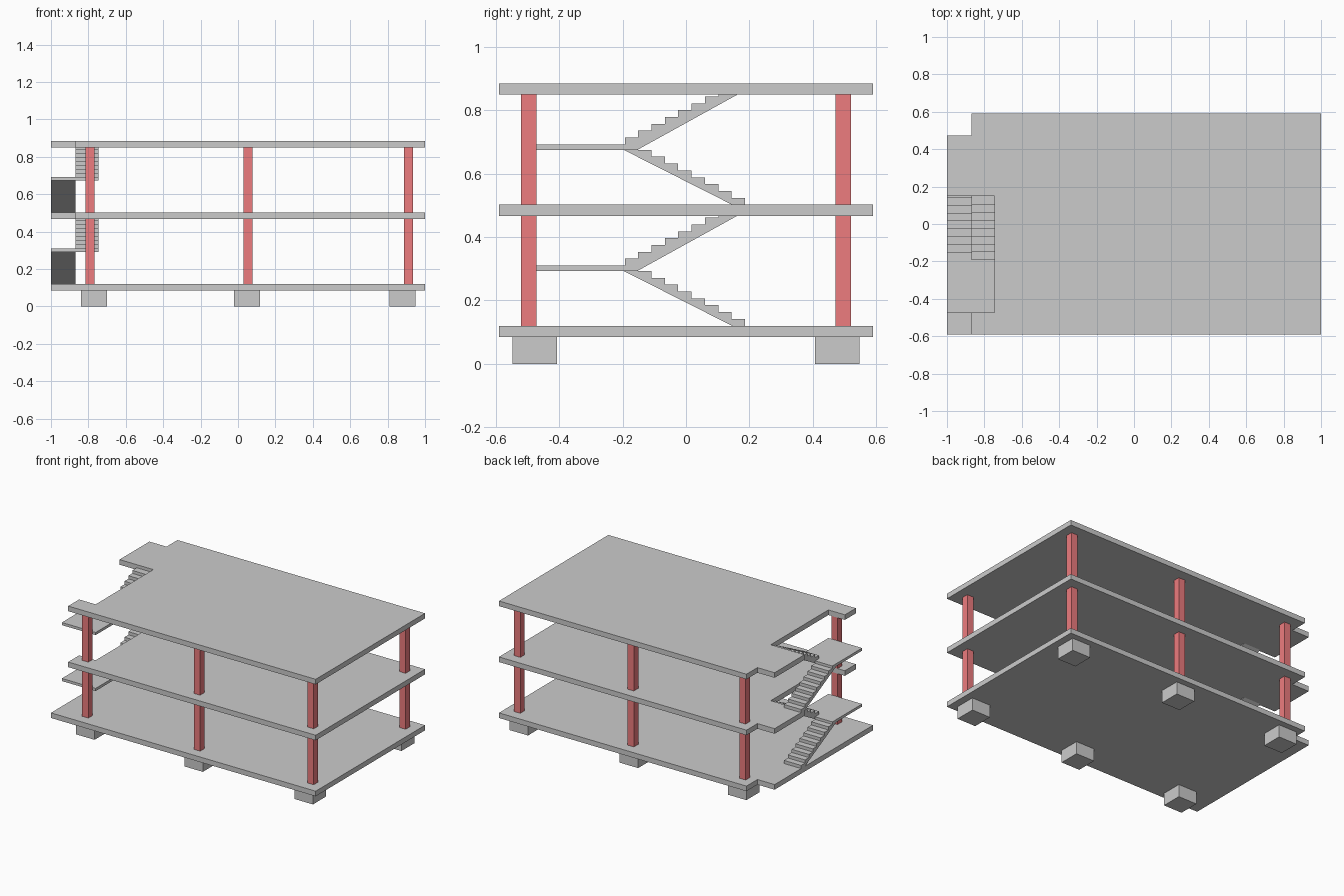
import bpy, bmesh

if "Cube" in bpy.data.objects:
    bpy.data.objects.remove(bpy.data.objects["Cube"])

red = bpy.data.materials.new("column_red")
red.diffuse_color = (0.85, 0.2, 0.21, 1)
red.use_nodes = True
red.node_tree.nodes["Principled BSDF"].inputs["Base Color"].default_value = red.diffuse_color

STOREY = 0.382                 # floor to floor height
SLAB_LOW, SLAB_TOP = 0.085, 0.12
TREAD, RISE = 0.0421, 0.0216


def prism(name, pts, to3d, depth):
    """Extrude a flat outline; to3d maps (a, b, t) to a 3D point."""
    bm = bmesh.new()
    lo = [bm.verts.new(to3d(a, b, depth[0])) for a, b in pts]
    hi = [bm.verts.new(to3d(a, b, depth[1])) for a, b in pts]
    bm.faces.new(lo)
    bm.faces.new(hi)
    n = len(pts)
    for i in range(n):
        j = (i + 1) % n
        bm.faces.new((lo[i], lo[j], hi[j], hi[i]))
    bmesh.ops.recalc_face_normals(bm, faces=bm.faces)
    me = bpy.data.meshes.new(name)
    bm.to_mesh(me)
    bm.free()
    ob = bpy.data.objects.new(name, me)
    bpy.context.collection.objects.link(ob)
    return ob


def plan(name, pts, z0, z1):
    return prism(name, pts, lambda x, y, z: (x, y, z), (z0, z1))


def side(name, pts, x0, x1):
    return prism(name, pts, lambda y, z, x: (x, y, z), (x0, x1))


def box(name, x0, x1, y0, y1, z0, z1):
    return plan(name, [(x0, y0), (x1, y0), (x1, y1), (x0, y1)], z0, z1)


# Floor slabs: ground one is solid, upper ones have the stair opening
back_edge = [(1, -0.59), (1, 0.59), (-0.87, 0.59), (-0.87, 0.472), (-1, 0.472)]
ground = back_edge + [(-1, -0.59)]
upper = back_edge + [(-1, 0.15), (-0.745, 0.15), (-0.745, -0.472),
                     (-0.87, -0.472), (-0.87, -0.59)]
for i, outline in enumerate((ground, upper, upper)):
    plan(f"floor_slab_{i}", outline, SLAB_LOW + i * STOREY, SLAB_TOP + i * STOREY)

# Footings and columns
for s, row in ((-1, "front"), (1, "back")):
    for k, (xc, xf) in enumerate(((-0.791, -0.77), (0.054, 0.048), (0.912, 0.88))):
        y0, y1 = sorted((s * 0.407, s * 0.548))
        box(f"{row}_footing_{k}", xf - 0.07, xf + 0.07, y0, y1, 0, SLAB_LOW)
        y0, y1 = sorted((s * 0.472, s * 0.52))
        for i in range(2):
            col = box(f"{row}_column_{k}_{i}", xc - 0.024, xc + 0.024, y0, y1,
                      SLAB_TOP + i * STOREY, SLAB_LOW + (i + 1) * STOREY)
            col.data.materials.append(red)

# Stairs: lower flight on the outside, landing, upper flight on the inside
for i in range(2):
    z = SLAB_TOP + i * STOREY
    land_low, land_top = z + 0.172, z + 0.19

    pts = [(0.145, z), (0.186, z)]
    for k in range(8):
        y = 0.186 - k * TREAD
        pts += [(y, z + (k + 1) * RISE), (y - TREAD, z + (k + 1) * RISE)]
    pts += [(-0.151, land_top), (-0.195, land_top), (-0.195, land_low)]
    side(f"lower_flight_{i}", pts, -1, -0.87)

    box(f"landing_{i}", -1, -0.745, -0.472, -0.193, land_low, land_top)

    ceiling = SLAB_LOW + (i + 1) * STOREY
    pts = [(-0.193, land_low), (-0.193, land_top)]
    for k in range(7):
        y = -0.193 + k * TREAD
        pts += [(y, land_top + (k + 1) * RISE), (y + TREAD, land_top + (k + 1) * RISE)]
    pts += [(0.102, ceiling + 0.014), (0.15, ceiling + 0.014),
            (0.15, ceiling), (0.162, ceiling), (-0.155, land_low)]
    side(f"upper_flight_{i}", pts, -0.87, -0.745)
